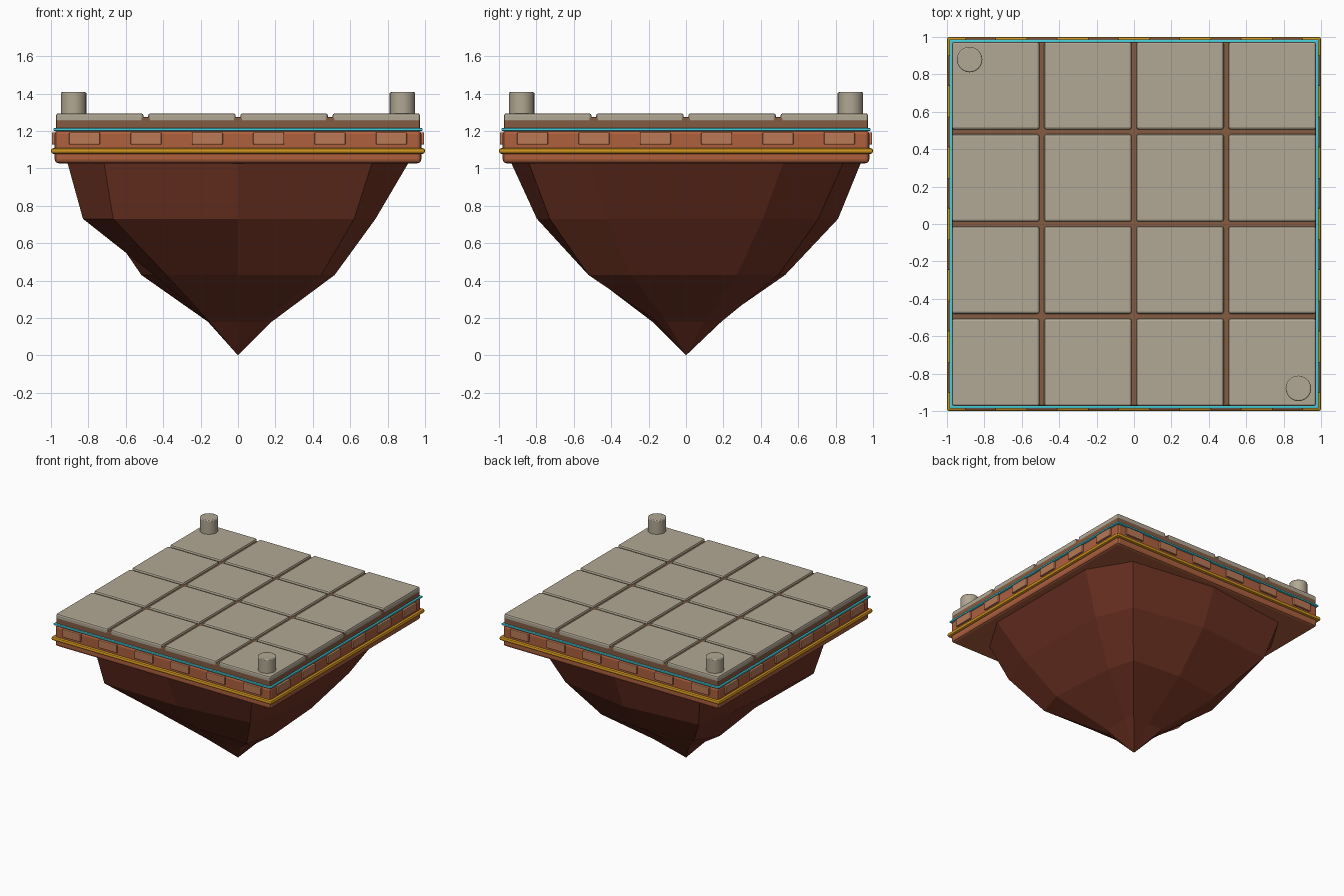
import bpy, bmesh, math

if "Cube" in bpy.data.objects:
    bpy.data.objects.remove(bpy.data.objects["Cube"])


def mat(name, rgb):
    m = bpy.data.materials.new(name)
    m.diffuse_color = [(c / 255) ** 2.2 for c in rgb] + [1]
    m.use_nodes = True
    m.node_tree.nodes["Principled BSDF"].inputs["Base Color"].default_value = m.diffuse_color
    return m


ROCK = mat("dark_rock", (112, 54, 40))
BRICK = mat("brick", (172, 96, 64))
BLOCK = mat("pale_brick", (184, 120, 86))
SOIL = mat("soil", (130, 92, 68))
STONE = mat("stone", (176, 166, 146))
GOLD = mat("gold", (205, 145, 35))
CYAN = mat("cyan", (70, 205, 220))


def finish(name, bm, material, bevel=0, segments=2):
    bmesh.ops.recalc_face_normals(bm, faces=bm.faces)
    me = bpy.data.meshes.new(name)
    bm.to_mesh(me)
    bm.free()
    me.materials.append(material)
    ob = bpy.data.objects.new(name, me)
    bpy.context.collection.objects.link(ob)
    if bevel:
        mod = ob.modifiers.new("rounding", 'BEVEL')
        mod.width, mod.segments, mod.limit_method = bevel, segments, 'ANGLE'
    return ob


def box(name, center, size, material, bevel):
    bm = bmesh.new()
    bmesh.ops.create_cube(bm, size=1)
    bmesh.ops.scale(bm, vec=size, verts=bm.verts)
    bmesh.ops.translate(bm, vec=center, verts=bm.verts)
    return finish(name, bm, material, bevel)


def smooth(ob):
    bpy.ops.object.select_all(action='DESELECT')
    ob.select_set(True)
    bpy.context.view_layer.objects.active = ob
    bpy.ops.object.shade_smooth_by_angle(angle=math.radians(35))


# Faceted rock: ten-sided squarish rings with uneven radii, closing to a point
rings = [
    (1.03, [0.935] * 10),
    (0.73, [.797, .81, .754, .74, .786, .813, .84, .74, .85, .87]),
    (0.43, [.51, .58, .53, .49, .55, .53, .53, .53, .46, .50]),
    (0.18, [.18, .17, .185, .18, .21, .17, .18, .165, .16, .20]),
]
bm = bmesh.new()
loops = []
for z, scales in rings:
    loop = []
    for i, s in enumerate(scales):
        a = math.radians(-90 + 36 * i)
        x, y = (math.copysign(abs(t) ** 0.5, t) if abs(t) > 1e-6 else 0
                for t in (math.cos(a), math.sin(a)))
        loop.append(bm.verts.new((x * s, y * s, z)))
    loops.append(loop)
tip = bm.verts.new((0, 0, 0))
bm.faces.new(loops[0])
for i in range(10):
    j = (i + 1) % 10
    for up, low in zip(loops, loops[1:]):
        bm.faces.new((up[i], up[j], low[j], low[i]))
    bm.faces.new((loops[-1][i], loops[-1][j], tip))
finish("hanging_rock", bm, ROCK)

# Layered platform with trim bands
box("brick_base", (0, 0, 1.115), (1.96, 1.96, .176), BRICK, .02)
box("gold_band", (0, 0, 1.093), (2.0, 2.0, .03), GOLD, .012)
box("cyan_band", (0, 0, 1.208), (1.974, 1.974, .015), CYAN, .005)
box("soil_layer", (0, 0, 1.238), (1.945, 1.945, .075), SOIL, .01)

# Raised bricks, six along each side
for i in range(6):
    p = (i - 2.5) * 0.328
    for s in (-1, 1):
        box("wall_brick", (p, s * .975, 1.16), (.165, .04, .066), BLOCK, .006)
        box("wall_brick", (s * .975, p, 1.16), (.04, .165, .066), BLOCK, .006)

# Paving slabs
for i in range(4):
    for j in range(4):
        box("paving_slab", ((i - 1.5) * .493, (j - 1.5) * .493, 1.27),
            (.468, .468, .048), STONE, .012)

# Corner posts on opposite corners
for s in (-1, 1):
    bm = bmesh.new()
    bmesh.ops.create_cone(bm, cap_ends=True, segments=24,
                          radius1=.068, radius2=.068, depth=.12)
    bmesh.ops.translate(bm, vec=(s * .879, -s * .879, 1.347), verts=bm.verts)
    smooth(finish("corner_post", bm, STONE, .006))
